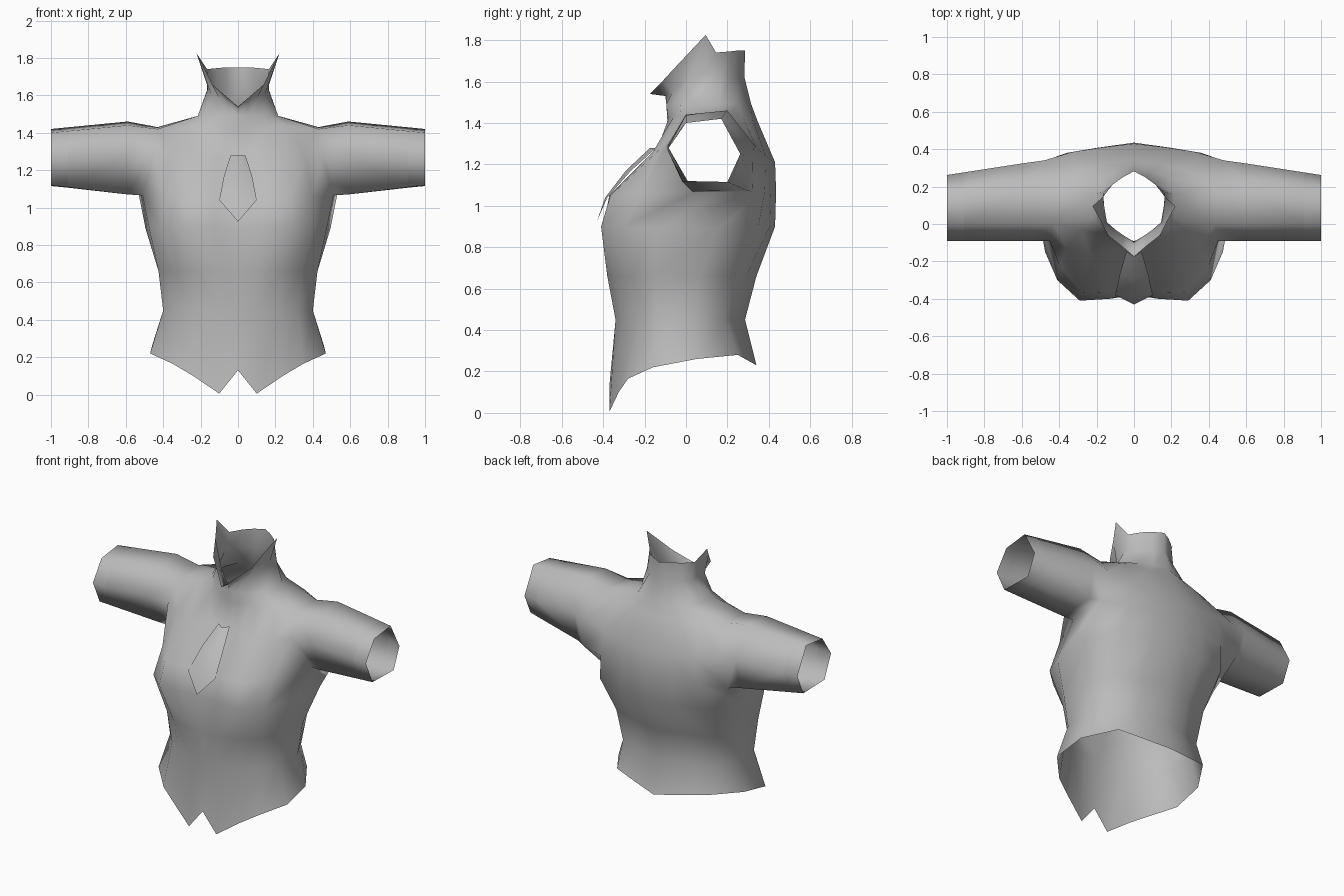
import bpy
import bmesh

if "Cube" in bpy.data.objects:
    bpy.data.objects.remove(bpy.data.objects["Cube"], do_unlink=True)

grey = bpy.data.materials.new("cloth_grey")
grey.use_nodes = True
grey.diffuse_color = (0.5, 0.5, 0.5, 1)
grey.node_tree.nodes["Principled BSDF"].inputs["Base Color"].default_value = (0.5, 0.5, 0.5, 1)

# Half cross-section of the torso, front centre to back centre
SECTION = [(0, -1), (.24, -1), (.56, -.88), (.8, -.66), (1, -.36),
           (1, .25), (.82, .7), (.42, .86), (0, 1)]


def ring(width, front, back, z):
    """Level half ring from the section."""
    mid, half = (front + back) / 2, (back - front) / 2
    return [(u * width, mid + v * half, z) for u, v in SECTION]


def strip(bm, a, b, closed=False, skip=()):
    """Quads between two rows of vertices."""
    n = len(a)
    for i in range(n if closed else n - 1):
        if i not in skip:
            j = (i + 1) % n
            bm.faces.new((a[i], a[j], b[j], b[i]))


def finish(bm, name):
    """Smooth, coloured, mirrored object."""
    mesh = bpy.data.meshes.new(name)
    for f in bm.faces:
        f.smooth = True
    bm.to_mesh(mesh)
    bm.free()
    mesh.materials.append(grey)
    obj = bpy.data.objects.new(name, mesh)
    bpy.context.collection.objects.link(obj)
    mirror = obj.modifiers.new("mirror", 'MIRROR')
    mirror.use_clip = True
    mirror.merge_threshold = 0.001


# Pointed hem and bust
hem = [(0, -.37, .13), (.1, -.37, .005), (.24, -.325, .1), (.35, -.28, .165), (.47, -.16, .22),
       (.46, .05, .26), (.33, .25, .28), (.17, .295, .255), (0, .34, .23)]
bust = [(0, -.365, .88), (.13, -.4, .9), (.29, -.41, .9), (.41, -.3, .9), (.475, -.15, .89),
        (.495, .15, .89), (.385, .35, .9), (.19, .405, .9), (0, .43, .9)]
# Armpit, chest and shoulder rows, which border the armhole
armpit = [(0, -.33, 1.05), (.12, -.37, 1.05), (.28, -.365, 1.05), (.4, -.22, 1.06),
          (.51, .04, 1.065), (.53, .32, 1.068), (.36, .38, 1.07), (.18, .41, 1.07), (0, .435, 1.07)]
chest = [(0, -.12, 1.27), (.1, -.14, 1.27), (.24, -.16, 1.26), (.36, -.13, 1.27),
         (.45, -.09, 1.29), (.48, .34, 1.28), (.33, .385, 1.24), (.17, .41, 1.22), (0, .43, 1.21)]
shoulder = [(0, -.09, 1.41), (.06, -.085, 1.42), (.15, -.06, 1.43), (.28, -.03, 1.435),
            (.43, 0, 1.42), (.43, .2, 1.43), (.3, .275, 1.43), (.16, .32, 1.42), (0, .345, 1.41)]
# Neck and the flared, pointed collar edge
neck = [(0, -.1, 1.53), (.05, -.065, 1.55), (.1, -.03, 1.58), (.145, .01, 1.61), (.16, .1, 1.64),
        (.165, .17, 1.63), (.115, .215, 1.62), (.06, .25, 1.62), (0, .282, 1.62)]
collar = [(0, -.175, 1.54), (.07, -.115, 1.6), (.14, -.06, 1.66), (.18, .02, 1.745),
          (.222, .095, 1.825), (.165, .145, 1.74), (.115, .21, 1.745), (.06, .25, 1.75), (0, .285, 1.75)]

bm = bmesh.new()
rows = [[bm.verts.new(p) for p in row] for row in (
    hem, ring(.4, -.34, .285, .45), ring(.425, -.38, .34, .66), bust,
    armpit, chest, shoulder, ring(.215, -.095, .315, 1.49), neck, collar)]
for r in range(len(rows) - 1):
    strip(bm, rows[r], rows[r + 1], skip=(4,) if r in (4, 5) else ())

# Six-sided sleeve, grown from the armhole
upper_arm = [(.03, 1.07), (.29, 1.075), (.325, 1.28), (.2, 1.46), (0, 1.44), (-.09, 1.29)]
wrist = [(-.02, 1.12), (.2, 1.115), (.262, 1.25), (.17, 1.42), (0, 1.4), (-.09, 1.27)]


def sleeve_ring(mesh, x, t):
    """Ring between upper arm (t=0) and sleeve end (t=1)."""
    return [mesh.verts.new((x, a[0] + (b[0] - a[0]) * t, a[1] + (b[1] - a[1]) * t))
            for a, b in zip(upper_arm, wrist)]


loop = [rows[4][4], rows[4][5], rows[5][5], rows[6][5], rows[6][4], rows[5][4]]
for x, t in ((.59, 0), (.91, .78)):
    nxt = sleeve_ring(bm, x, t)
    strip(bm, loop, nxt, closed=True)
    loop = nxt
finish(bm, "shirt_body")

# Separate cuff band at the sleeve end
bm = bmesh.new()
strip(bm, sleeve_ring(bm, .91, .78), sleeve_ring(bm, 1, 1), closed=True)
finish(bm, "sleeve_cuff")

# Short tie with a soft centre ridge: half width, edge y, centre y, z
bm = bmesh.new()
tie = []
for w, edge, centre, z in ((.04, -.145, -.175, 1.278), (.075, -.265, -.29, 1.17),
                           (.1, -.38, -.39, 1.04)):
    tie.append([bm.verts.new((0, centre, z)), bm.verts.new((w, edge, z))])
tip = bm.verts.new((0, -.43, .925))
for low, high in zip(tie[1:], tie):
    strip(bm, low, high)
bm.faces.new((tip, tie[-1][1], tie[-1][0]))
finish(bm, "tie")
